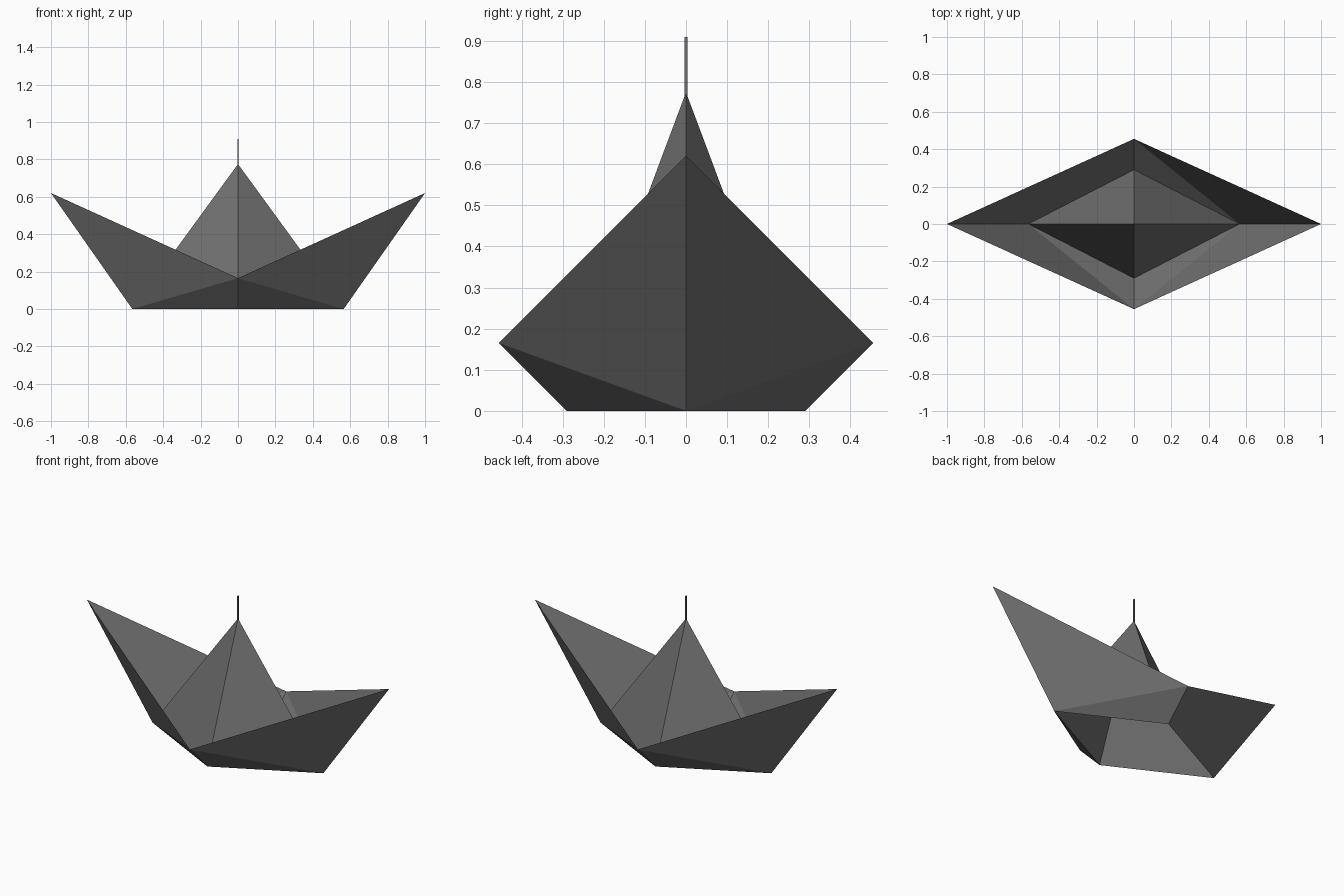
import bpy

if "Cube" in bpy.data.objects:
    bpy.data.objects.remove(bpy.data.objects["Cube"])

# Single paper colour
paper = bpy.data.materials.new("dark grey paper")
paper.diffuse_color = (0.16, 0.16, 0.16, 1)
paper.use_nodes = True
paper.node_tree.nodes["Principled BSDF"].inputs["Base Color"].default_value = paper.diffuse_color

# Fold points of one quarter of the boat (+x, -y)
TIP = (1, 0, 0.62)            # raised bow / stern point
RIM = (0, -0.455, 0.165)      # middle of the gunwale
KEEL_END = (0.565, 0, 0)      # bottom opening, long axis
KEEL_SIDE = (0, -0.29, 0)     # bottom opening, short axis
PEAK = (0, 0, 0.775)          # top of the central peak


def folded_part(name, verts, faces):
    """Quarter sheet mirrored across x and y."""
    mesh = bpy.data.meshes.new(name)
    mesh.from_pydata(verts, [], faces)
    mesh.materials.append(paper)
    obj = bpy.data.objects.new(name, mesh)
    bpy.context.collection.objects.link(obj)
    mod = obj.modifiers.new("mirror", 'MIRROR')
    mod.use_axis = (True, True, False)
    return obj


# Open hull sheet, flaring out from the bottom diamond
folded_part("hull", [KEEL_SIDE, KEEL_END, TIP, RIM], [(0, 1, 3), (1, 2, 3)])

# Central pyramid, open underneath
folded_part("sail", [KEEL_SIDE, KEEL_END, PEAK], [(0, 1, 2)])

# Thin mast on the peak
bpy.ops.mesh.primitive_cube_add(size=1, location=(0, 0, 0.835))
mast = bpy.context.object
mast.name = "mast"
mast.scale = (0.006, 0.007, 0.15)
mast.data.materials.append(paper)
